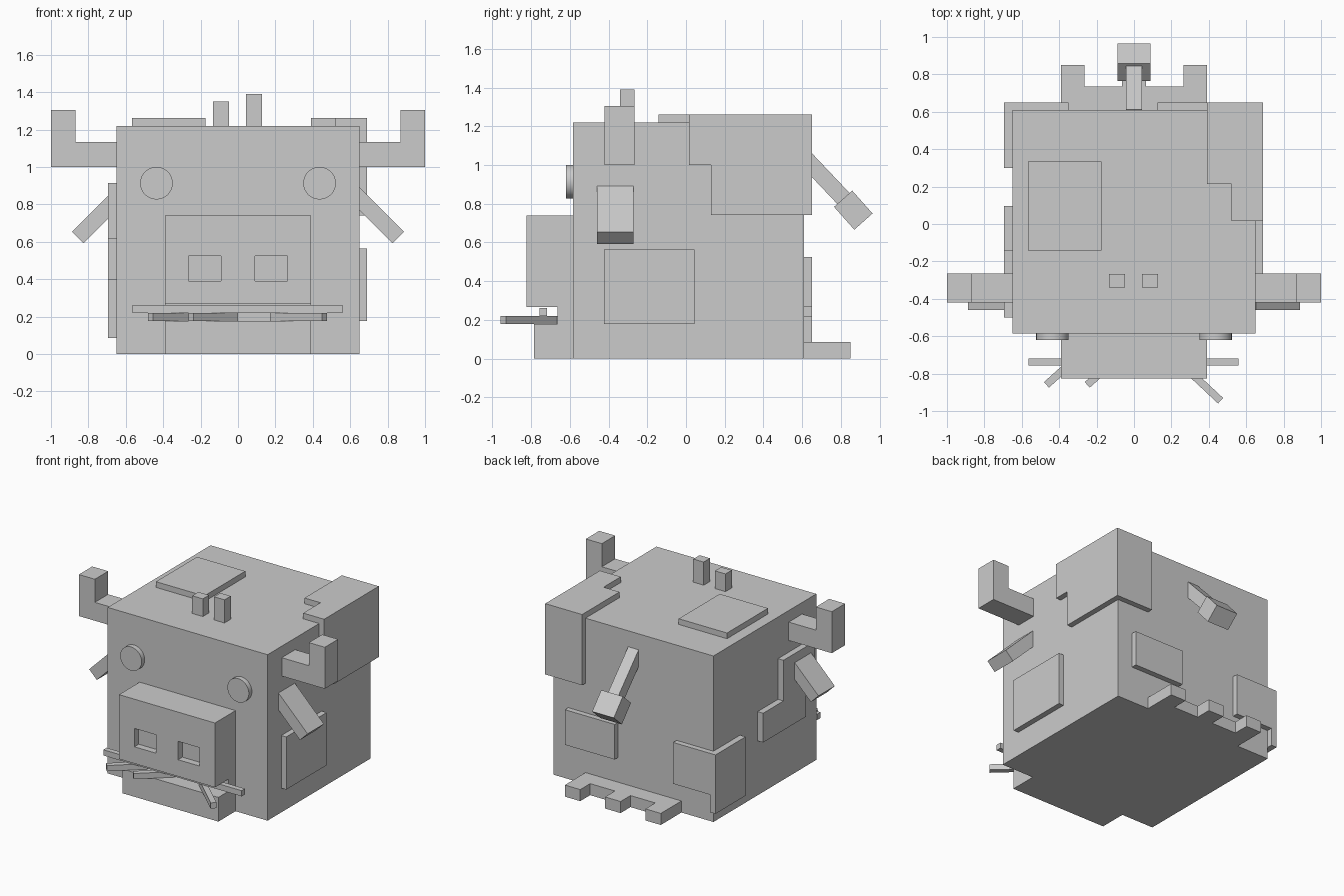
import bpy, bmesh, math
from mathutils import Vector, Matrix

if "Cube" in bpy.data.objects:
    bpy.data.objects.remove(bpy.data.objects["Cube"])


def mesh_object(name, bm):
    bmesh.ops.recalc_face_normals(bm, faces=bm.faces)
    me = bpy.data.meshes.new(name)
    bm.to_mesh(me)
    bm.free()
    ob = bpy.data.objects.new(name, me)
    bpy.context.collection.objects.link(ob)
    return ob


def prism(name, axis, pts, lo, hi):
    """Extrude a 2D profile along an axis; pts use the other two axes in xyz order."""
    bm = bmesh.new()

    def place(p, d):
        v = list(p)
        v.insert("xyz".index(axis), d)
        return bm.verts.new(v)
    a = [place(p, lo) for p in pts]
    b = [place(p, hi) for p in pts]
    bm.faces.new(a)
    bm.faces.new(b)
    n = len(pts)
    for i in range(n):
        j = (i + 1) % n
        bm.faces.new((a[i], a[j], b[j], b[i]))
    return mesh_object(name, bm)


def box(name, x, y, z):
    return prism(name, "z", [(x[0], y[0]), (x[1], y[0]), (x[1], y[1]), (x[0], y[1])], *z)


def bar(name, start, end, side, wide, thick):
    """Box running from start to end; 'side' is the direction of its width."""
    s, e = Vector(start), Vector(end)
    d = (e - s).normalized()
    u = Vector(side)
    w = d.cross(u)
    rot = Matrix((d, u, w)).transposed().to_4x4()
    bm = bmesh.new()
    bmesh.ops.create_cube(bm, size=1)
    size = Matrix.Diagonal(((e - s).length, wide, thick, 1))
    bm.transform(Matrix.Translation((s + e) / 2) @ rot @ size)
    return mesh_object(name, bm)


# Body
box("body", (-.65, .65), (-.585, .61), (0, 1.22))

# Snout, mouth slot and jaw as one side profile
snout = prism("snout_and_jaw", "x",
              [(-.585, .74), (-.825, .74), (-.825, .267), (-.665, .267),
               (-.665, .178), (-.785, .178), (-.785, 0), (-.585, 0)], -.39, .39)

for s, side in ((-1, "left"), (1, "right")):
    # Nostrils
    cut = box("nostril_cutter_" + side, sorted((s * .09, s * .265)), (-.9, -.775), (.39, .525))
    cut.hide_render = True
    cut.hide_set(True)
    mod = snout.modifiers.new("nostril_" + side, "BOOLEAN")
    mod.operation, mod.object, mod.solver = "DIFFERENCE", cut, "EXACT"
    # Eyes
    bpy.ops.mesh.primitive_cylinder_add(vertices=48, radius=.087, depth=.045,
                                        location=(s * .436, -.5985, .914),
                                        rotation=(math.pi / 2, 0, 0))
    eye = bpy.context.object
    eye.name = "eye_" + side
    bpy.ops.object.shade_smooth_by_angle()
    # Horns
    prism("horn_" + side, "y",
          [(s * x, z) for x, z in ((.65, 1), (1, 1), (1, 1.305), (.87, 1.305), (.87, 1.135), (.65, 1.135))],
          -.42, -.265)
    # Ears
    bar("ear_" + side, (s * .62, 0 - .365, .86), (s * .857, -.365, .623), (0, 1, 0), .19, .088)

# Hair tufts on the head
box("tuft_left", (-.134, -.048), (-.34, -.267), (1.22, 1.35))
box("tuft_right", (.043, .128), (-.34, -.267), (1.22, 1.39))

# Straws in the mouth
box("straw_across", (-.565, .56), (-.757, -.718), (.22, .262))
for i, (a, b) in enumerate((((-.468, -.86), (-.19, -.61)), ((-.25, -.86), (.03, -.61)),
                            ((.185, -.685), (.463, -.945)))):
    bar("straw_%d" % (i + 1), (*a, .199), (*b, .199), (0, 0, 1), .042, .04)

# Tail and its tip
bar("tail", (0, .58, 1.074), (0, .83, .81), (1, 0, 0), .085, .085)
bar("tail_tip", (0, .812, .826), (0, .917, .708), (1, 0, 0), .176, .126)

# Toothed ledge at the bottom of the back
half = [(.39, .61), (.39, .85), (.265, .85), (.265, .735), (.063, .735), (.063, .85)]
prism("back_ledge", "z", half + [(-x, y) for x, y in reversed(half)], 0, .085)

# Patches on the hide: wrapped corner patch
prism("corner_patch_top", "z",
      [(.39, .215), (.52, .215), (.52, .015), (.69, .015), (.69, .65), (.39, .65)], 1.22, 1.262)
prism("corner_patch_side", "x",
      [(.015, 1.22), (.015, 1), (.13, 1), (.13, .742), (.65, .742), (.65, 1.22)], .65, .69)
box("corner_patch_back", (.39, .65), (.61, .65), (.742, 1.22))

# Lower corner patch on the left
box("lower_corner_patch_side", (-.695, -.65), (.3, .65), (.087, .52))
box("lower_corner_patch_back", (-.65, -.35), (.61, .65), (.216, .52))

# Flat single patches
box("top_patch", (-.568, -.175), (-.142, .335), (1.22, 1.262))
box("back_patch", (.125, .53), (.61, .65), (.267, .525))
box("right_patch", (.65, .69), (-.425, .045), (.178, .565))
prism("left_patch", "x",
      [(-.5, .914), (-.5, .615), (-.4, .615), (-.4, .4), (.096, .4),
       (.096, .615), (-.14, .615), (-.14, .914)], -.695, -.65)
